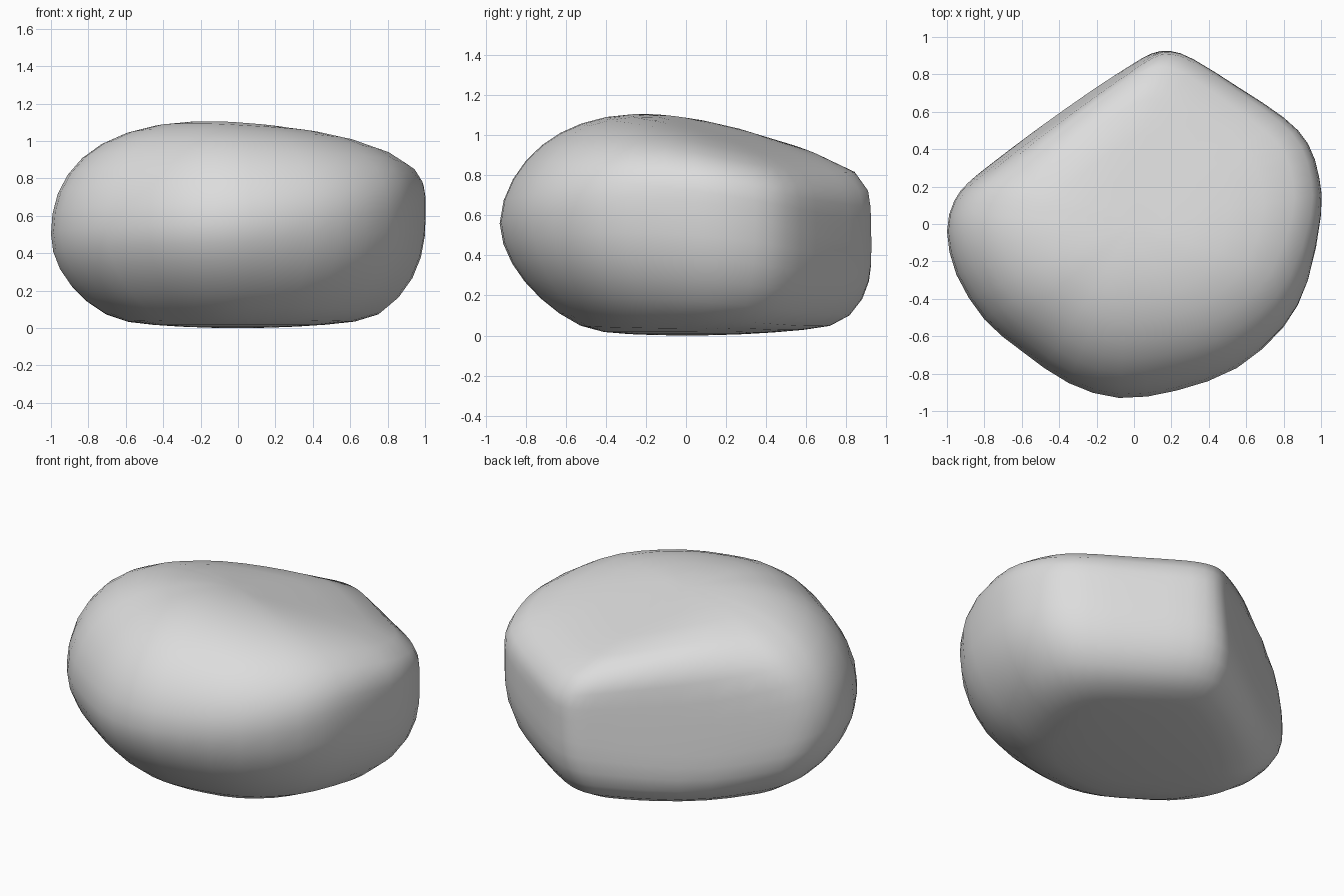
import bpy, bmesh, math
from mathutils import Vector

if "Cube" in bpy.data.objects:
    bpy.data.objects.remove(bpy.data.objects["Cube"])

# Widest plan outline, counter-clockwise from the right
OUTLINE = [(1.0, .05), (.99, .25), (.93, .43), (.80, .57), (.56, .73), (.32, .88), (.19, .93),
           (.08, .93), (-.04, .875), (-.25, .75), (-.55, .53), (-.80, .33), (-.90, .24), (-.965, .13),
           (-1.0, -.04), (-.95, -.27), (-.80, -.51), (-.60, -.68), (-.35, -.85), (-.08, -.93),
           (.23, -.89), (.55, -.77), (.80, -.55), (.93, -.30)]

# Side shape by direction: degrees, height of widest point,
# roundness power above it, roundness power below it
SIDES = [(5, .62, 4.4, 2.4), (50, .48, 5.5, 2.8), (81, .45, 7.5, 2.6), (105, .40, 6, 2.6),
         (135, .36, 4.6, 2.55), (158, .43, 2.8, 2.2), (180, .51, 2.15, 2.0), (225, .54, 1.83, 1.83),
         (270, .56, 1.73, 1.78), (315, .62, 2.0, 2.05), (340, .63, 2.8, 2.2), (365, .62, 4.4, 2.4)]
LEVELS = 10

# Leaning flat face at the back left: outward direction and distance
LEAN = Vector((-.572, .82, .1)).normalized()
LEAN_DISTANCE = .755


def side_shape(angle):
    """Side shape averaged over a small fan of directions."""
    total = Vector((0, 0, 0))
    for off in (-14, -7, 0, 7, 14):
        a = (math.degrees(angle) + off - 5) % 360 + 5
        for p, q in zip(SIDES, SIDES[1:]):
            if a <= q[0]:
                total += Vector(p[1:]).lerp(Vector(q[1:]), (a - p[0]) / (q[0] - p[0]))
                break
    return total / 5


def smooth_outline(points):
    """Add a curved midpoint to every span of the closed outline."""
    out, n = [], len(points)
    for i in range(n):
        a, b, c, d = (Vector(points[(i + k) % n]) for k in (-1, 0, 1, 2))
        out += [b, (b + c) * .5625 - (a + d) * .0625]
    return out


def top_height(x, y):
    """Tilted top facet, falling to the back and right."""
    return 1.073 - .11 * x - .24 * y


def soft(d, width):
    """Rounded version of max(d, 0)."""
    return width * math.log(1 + math.exp(min(d / width, 80)))


def trim(v):
    """Press a point onto the leaning face and the shallow underside."""
    v = v - LEAN * soft(v.dot(LEAN) - LEAN_DISTANCE, .035)
    floor = .08 * (v.x ** 2 + v.y ** 2)
    v.z = floor + soft(v.z - floor, .018)
    return v


def column(p):
    """Points from just above the underside to just below the top centre."""
    mid, up, down = side_shape(math.atan2(p.y, p.x))
    pts = []
    for k in range(1 - LEVELS, LEVELS):
        a = math.pi / 2 * abs(k) / LEVELS
        n = up if k >= 0 else down
        c, s = math.cos(a), math.sin(a)
        size = (c ** n + s ** n) ** (-1 / n)
        x, y = p * (c * size)
        end = top_height(x, y) if k >= 0 else -.1
        pts.append(trim(Vector((x, y, mid + (end - mid) * s * size))))
    return pts


# Rounded boulder, lofted column by column with closed ends
bm = bmesh.new()
cols = [[bm.verts.new(v) for v in column(p)] for p in smooth_outline(OUTLINE)]
bottom = bm.verts.new((0, 0, 0))
top = bm.verts.new((0, 0, top_height(0, 0)))
for a, b in zip(cols, cols[1:] + cols[:1]):
    for k in range(len(a) - 1):
        bm.faces.new((a[k], b[k], b[k + 1], a[k + 1]))
    bm.faces.new((bottom, b[0], a[0]))
    bm.faces.new((a[-1], b[-1], top))
bmesh.ops.recalc_face_normals(bm, faces=bm.faces)
for f in bm.faces:
    f.smooth = True

mesh = bpy.data.meshes.new("boulder")
bm.to_mesh(mesh)
bm.free()
stone = bpy.data.materials.new("stone grey")
stone.diffuse_color = (.72, .72, .72, 1)
stone.use_nodes = True
stone.node_tree.nodes["Principled BSDF"].inputs["Base Color"].default_value = stone.diffuse_color
mesh.materials.append(stone)
bpy.context.collection.objects.link(bpy.data.objects.new("boulder", mesh))
